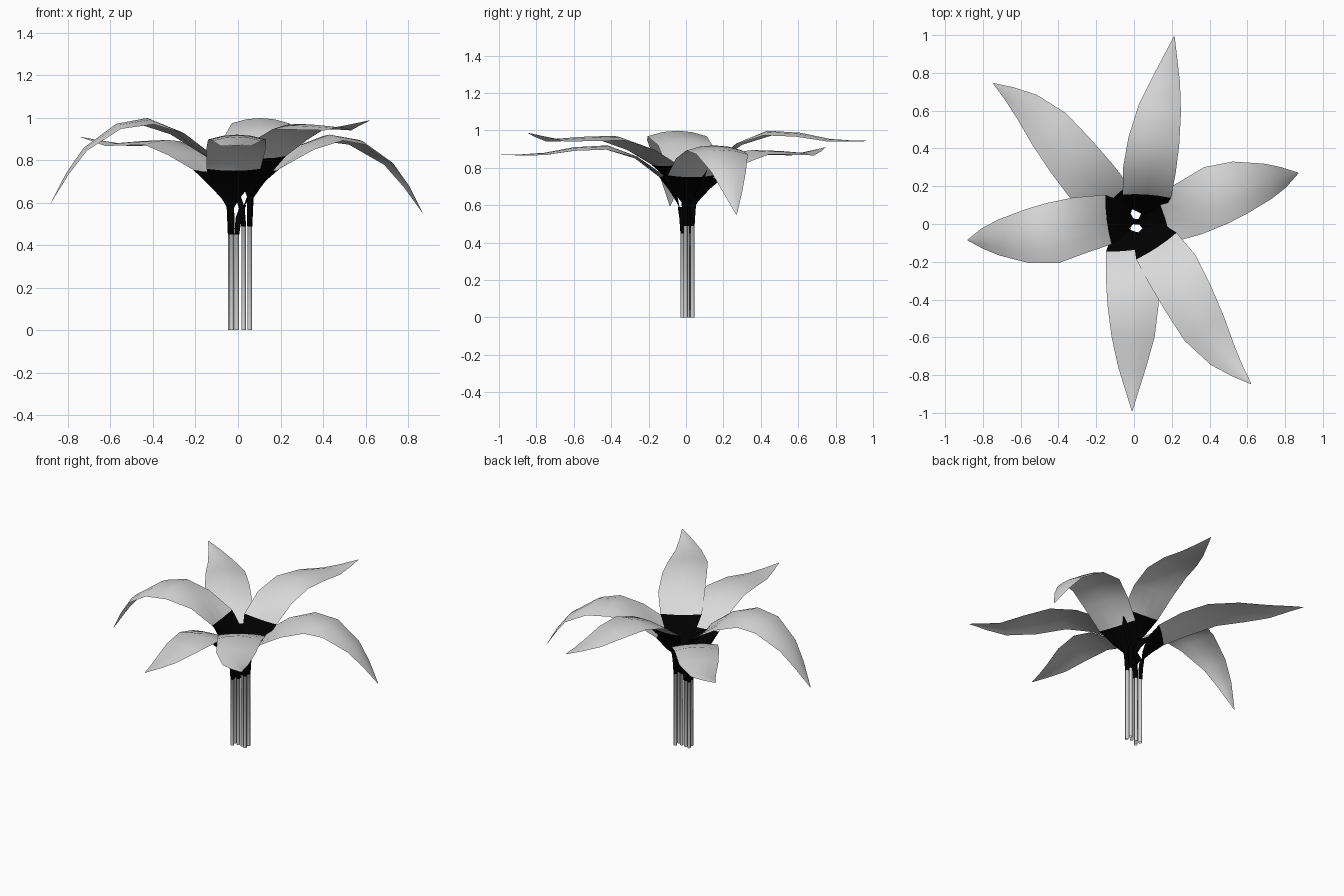
import bpy, bmesh, math
from mathutils import Vector, Matrix

if "Cube" in bpy.data.objects:
    bpy.data.objects.remove(bpy.data.objects["Cube"])


def material(name, v):
    m = bpy.data.materials.new(name)
    m.diffuse_color = (v, v, v, 1)
    m.use_nodes = True
    m.node_tree.nodes["Principled BSDF"].inputs["Base Color"].default_value = m.diffuse_color
    return m


GREY = material("pale grey", 0.70)
BLACK = material("black", 0.0)

# Each leaf: stem foot (x, y), then blade rows (x, y, z, half width).
# The first four rows are the black throat, the rest is the pale blade.
LEAVES = {
    "drooping": ((-0.006, 0.012), [
        (0.025, 0.012, 0.575, 0.014), (0.05, 0.015, 0.615, 0.042),
        (0.10, 0.02, 0.675, 0.098), (0.165, 0.03, 0.75, 0.132),
        (0.29, 0.08, 0.86, 0.150), (0.43, 0.15, 0.92, 0.162),
        (0.57, 0.195, 0.895, 0.143), (0.72, 0.23, 0.79, 0.095),
        (0.80, 0.25, 0.68, 0.055), (0.87, 0.27, 0.55, 0.002)]),
    "diagonal": ((-0.036, 0.018), [
        (-0.04, 0.03, 0.575, 0.014), (-0.05, 0.042, 0.615, 0.042),
        (-0.08, 0.075, 0.675, 0.095), (-0.125, 0.125, 0.745, 0.128),
        (-0.22, 0.22, 0.835, 0.144), (-0.33, 0.355, 0.895, 0.138),
        (-0.45, 0.505, 0.89, 0.122), (-0.57, 0.625, 0.88, 0.08),
        (-0.66, 0.69, 0.895, 0.04), (-0.745, 0.745, 0.91, 0.002)]),
    "long": ((-0.03, -0.018), [
        (-0.033, -0.03, 0.575, 0.014), (-0.035, -0.05, 0.615, 0.042),
        (-0.03, -0.085, 0.675, 0.095), (-0.02, -0.14, 0.75, 0.128),
        (-0.01, -0.26, 0.86, 0.140), (-0.005, -0.42, 0.92, 0.136),
        (-0.005, -0.60, 0.91, 0.114), (-0.01, -0.76, 0.88, 0.074),
        (-0.01, -0.88, 0.872, 0.036), (-0.01, -0.99, 0.87, 0.002)]),
}
COLS = (-1, -0.5, 0, 0.5, 1)


def finish(name, bm, mat):
    bm.transform(mat)
    me = bpy.data.meshes.new(name)
    bm.to_mesh(me)
    bm.free()
    me.materials.append(GREY)
    me.materials.append(BLACK)
    for p in me.polygons:
        p.use_smooth = True
    bpy.context.collection.objects.link(bpy.data.objects.new(name, me))


def grid(bm, rows, closed, is_black):
    for i in range(len(rows) - 1):
        a, b = rows[i], rows[i + 1]
        n = len(a)
        for j in range(n if closed else n - 1):
            k = (j + 1) % n
            f = bm.faces.new((a[j], a[k], b[k], b[j]))
            f.material_index = 1 if is_black(i) else 0


def blade(name, pts, mat):
    bm = bmesh.new()
    rows = []
    for i, (x, y, z, w) in enumerate(pts):
        p, q = Vector(pts[max(i - 1, 0)][:3]), Vector(pts[min(i + 1, len(pts) - 1)][:3])
        t = (q - p).normalized()
        side = Vector((-t.y, t.x, 0)).normalized()
        up = t.cross(side)
        # throat is cupped, pale part arches with low edges
        arch = (0, -0.2, -0.2, -0.1, 0.08)[i] * w if i < 5 else 0.17 * w
        rows.append([bm.verts.new(Vector((x, y, z)) + side * (w * c) - up * (arch * c * c))
                     for c in reversed(COLS)])
    grid(bm, rows, False, lambda i: i < 3)
    finish(name, bm, mat)


def stem(name, foot, top, mat):
    fx, fy = foot
    path = [(fx, fy, 0, 0.011), (fx, fy, 0.45, 0.011), (fx, fy, 0.451, 0.012),
            (fx + 0.3 * (top[0] - fx), fy + 0.3 * (top[1] - fy), 0.53, 0.014),
            (top[0], top[1], 0.59, 0.014)]
    bm = bmesh.new()
    rows = [[bm.verts.new((x + r * math.cos(a), y + r * math.sin(a), z))
             for a in (math.tau * k / 8 for k in range(8))] for x, y, z, r in path]
    grid(bm, rows, True, lambda i: i >= 1)
    finish(name, bm, mat)


# Two sprigs of three leaves: the second is turned round and a little taller
TURNED = (Matrix.Translation((0.023, 0.022, 0)) @ Matrix.Rotation(math.radians(169.5), 4, 'Z')
          @ Matrix.Diagonal((1, 1, 1.085, 1)))
for sprig, mat in (("low", Matrix.Identity(4)), ("high", TURNED)):
    for kind, (foot, pts) in LEAVES.items():
        blade(f"{sprig}_{kind}_leaf", pts, mat)
        stem(f"{sprig}_{kind}_stem", foot, pts[0], mat)
